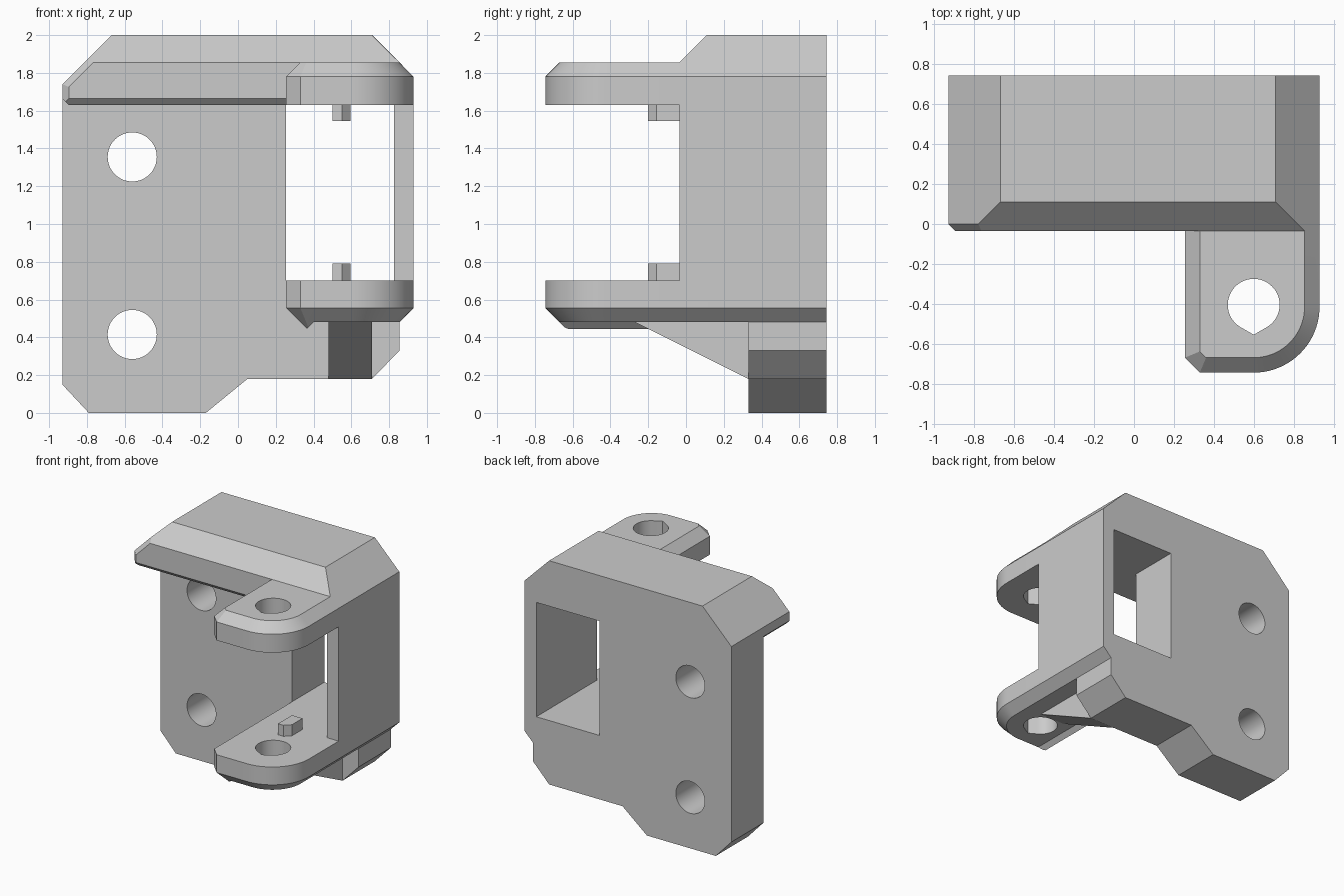
import bpy, bmesh
from math import sin, cos, radians, sqrt
from mathutils import Vector

cube = bpy.data.objects.get("Cube")
if cube:
    bpy.data.objects.remove(cube, do_unlink=True)

grey = bpy.data.materials.new("light_grey")
grey.use_nodes = True
colour = (0.6, 0.6, 0.6, 1)
grey.diffuse_color = colour
grey.node_tree.nodes["Principled BSDF"].inputs["Base Color"].default_value = colour

LEFT, RIGHT, FRONT, BACK = -0.93, 0.93, -0.035, 0.745
WIN_L, WIN_R, WIN_LOW, WIN_TOP = 0.255, 0.825, 0.70, 1.63
LUG_FRONT, BEVEL = -0.745, 0.075


def make_object(name, bm):
    bmesh.ops.recalc_face_normals(bm, faces=bm.faces[:])
    mesh = bpy.data.meshes.new(name)
    bm.to_mesh(mesh)
    bm.free()
    mesh.materials.append(grey)
    obj = bpy.data.objects.new(name, mesh)
    bpy.context.scene.collection.objects.link(obj)
    return obj


def loft(name, rings, cuts=()):
    """Join matching rings of points, cap them, then trim by planes."""
    bm = bmesh.new()
    loops = [[bm.verts.new(p) for p in ring] for ring in rings]
    n = len(loops[0])
    for a, b in zip(loops, loops[1:]):
        for i in range(n):
            j = (i + 1) % n
            bm.faces.new((a[i], a[j], b[j], b[i]))
    bm.faces.new(loops[0])
    bm.faces.new(loops[-1])
    for point, normal in cuts:
        cut = bmesh.ops.bisect_plane(
            bm, geom=bm.verts[:] + bm.edges[:] + bm.faces[:], dist=1e-5,
            plane_co=point, plane_no=Vector(normal).normalized(), clear_outer=True)
        edges = [e for e in cut["geom_cut"] if isinstance(e, bmesh.types.BMEdge)]
        bmesh.ops.edgenet_fill(bm, edges=edges)
    return make_object(name, bm)


def prism(name, points, axis, low, high, cuts=()):
    def place(p, t):
        return {"x": (t, *p), "y": (p[0], t, p[1]), "z": (*p, t)}[axis]
    return loft(name, [[place(p, t) for p in points] for t in (low, high)], cuts)


def rect(a, b, c, d):
    return [(a, c), (b, c), (b, d), (a, d)]


def circle(x, y, r, start=0, end=360, steps=48):
    return [(x + r * cos(radians(start + (end - start) * i / steps)),
             y + r * sin(radians(start + (end - start) * i / steps)))
            for i in range(steps + (end - start < 360))]


def combine(body, tool, operation):
    mod = body.modifiers.new(operation, "BOOLEAN")
    mod.operation, mod.object, mod.solver = operation, tool, "EXACT"
    graph = bpy.context.evaluated_depsgraph_get()
    mesh = bpy.data.meshes.new_from_object(body.evaluated_get(graph))
    body.modifiers.clear()
    body.data = mesh
    bpy.data.objects.remove(tool, do_unlink=True)


# Mounting plate with its window
plate = prism("hinge_bracket", [
    (LEFT, 0.15), (-0.79, 0), (-0.17, 0), (0.05, 0.18), (0.71, 0.18), (0.855, 0.33),
    (0.855, 0.48), (RIGHT, 0.555), (RIGHT, 1.78), (0.71, 2), (-0.67, 2), (LEFT, 1.74)],
    "y", 0.33, BACK)
combine(plate, prism("window_cutter", rect(WIN_L, WIN_R, WIN_LOW, WIN_TOP),
                     "y", 0, 1), "DIFFERENCE")

# Chamfered hood
hood = prism("hood", rect(LEFT, RIGHT, WIN_TOP, 2), "y", FRONT, 0.5, [
    ((-0.67, 0, 2), (-1, 0, 1)),
    ((0.71, 0, 2), (1, 0, 1)),
    ((0, FRONT, 1.855), (0, -1, 1)),
    ((0, 0, WIN_TOP), (0, -1, -1)),
    ((LEFT, 0, 1.7), (-1, -1, 0)),
    ((LEFT, 0, 1.74), (-1, -sqrt(2), 1)),
    ((LEFT, 0, 1.665), (-1, 0, -1))])

# Side wall beside the window
wall = prism("side_wall", rect(WIN_R, RIGHT, 0.6, 1.7), "y", FRONT, 0.5)


# Hinge lugs, outline shrunk by the bevel inset
def lug_ring(z, inset):
    left, front = WIN_L + inset, LUG_FRONT + inset
    corner = BEVEL - inset * (2 - sqrt(2))
    outline = [(left, 0.5), (left, front + corner), (left + corner, front)]
    outline += circle(0.6, -0.415, 0.33 - inset, -90, 0, 20)
    outline.append((RIGHT - inset, 0.5))
    return [(x, y, z) for x, y in outline]


upper = loft("upper_lug", [lug_ring(1.63, 0), lug_ring(1.78, 0), lug_ring(1.855, BEVEL)])
lower = loft("lower_lug", [lug_ring(0.70, 0), lug_ring(0.555, 0), lug_ring(0.48, BEVEL)])

# Ridge under the lower lug, and its gusset
ridge = prism("lug_ridge", [(WIN_L, 0.6), (WIN_L, 0.555), (0.365, 0.445), (0.4, 0.48),
                            (0.4, 0.6)], "y", LUG_FRONT, 0.5, [
    ((0, LUG_FRONT, 0.555), (0, -1, -1)),
    ((0.33, LUG_FRONT, 0.5), (-1, -1, 0)),
    ((0.33, LUG_FRONT, 0.555), (-1, -1, -sqrt(2)))])
gusset = prism("gusset", [(0.33, 0.18), (-0.27, 0.48), (-0.27, 0.55), (0.5, 0.55),
                          (0.5, 0.18)], "x", 0.48, 0.71)

# Locating pegs on both lugs
peg_shape = [(0.5, -0.2), (0.55, -0.2), (0.595, -0.155), (0.595, -0.02), (0.5, -0.02)]
pegs = [prism("peg", peg_shape, "z", low, high)
        for low, high in ((0.65, 0.79), (1.545, 1.68))]

for part in [hood, wall, upper, lower, ridge, gusset, *pegs]:
    combine(plate, part, "UNION")

# Screw holes and teardrop pivot hole
for z in (0.415, 1.355):
    combine(plate, prism("screw_cutter", circle(-0.56, z, 0.13), "y", 0.2, 1), "DIFFERENCE")
teardrop = circle(0.6, -0.405, 0.13, -60, 240, 40) + [(0.6, -0.555)]
combine(plate, prism("pivot_cutter", teardrop, "z", 0.3, 2.1), "DIFFERENCE")

# Smooth the round holes and corner, keep the edges sharp
bpy.ops.object.select_all(action="DESELECT")
plate.select_set(True)
bpy.context.view_layer.objects.active = plate
bpy.ops.object.shade_smooth_by_angle(angle=radians(20))
